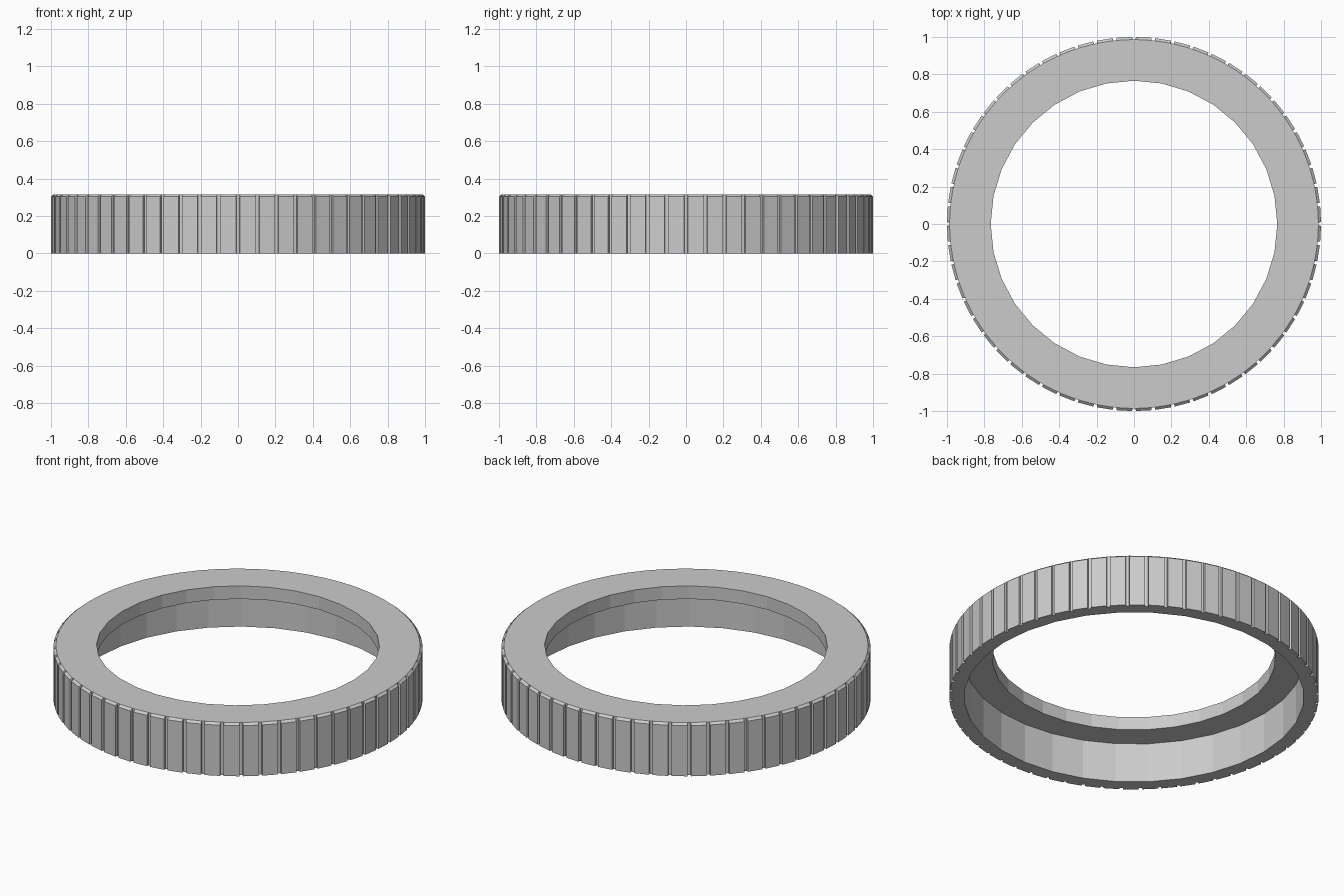
import bpy
import bmesh
from math import cos, sin, pi, radians

cube = bpy.data.objects.get("Cube")
if cube:
    bpy.data.objects.remove(cube, do_unlink=True)

HEIGHT, SHOULDER, LIP_Z = 0.315, 0.303, 0.237
OUTER, GROOVE, BORE, HOLE = 1.0, 0.986, 0.92, 0.766
GROOVES, SIDES = 60, 32
HALF_GROOVE = radians(0.57)

grey = bpy.data.materials.new("plain grey")
grey.use_nodes = True
grey.diffuse_color = (0.6, 0.6, 0.6, 1)
grey.node_tree.nodes["Principled BSDF"].inputs["Base Color"].default_value = grey.diffuse_color

bm = bmesh.new()


def loop(points, z):
    """Closed loop of edges through (radius, angle) points at one height."""
    verts = [bm.verts.new((r * cos(a), r * sin(a), z)) for r, a in points]
    edges = [bm.edges.new((v, verts[i - 1])) for i, v in enumerate(verts)]
    return verts, edges


def wall(low, high):
    """Quads between two loops with the same number of points."""
    a, b = low[0], high[0]
    for i in range(len(a)):
        bm.faces.new((a[i - 1], a[i], b[i], b[i - 1]))


def annulus(outer, inner):
    """Flat ring between two loops of any number of points."""
    bmesh.ops.triangle_fill(bm, use_beauty=True, edges=outer[1] + inner[1])


def circle(radius):
    return [(radius, 2 * pi * i / SIDES) for i in range(SIDES)]


# Grip outline: a flat tooth between each pair of narrow grooves
grip, rim = [], []
for i in range(GROOVES):
    middle = 2 * pi * i / GROOVES
    for r, offset in ((OUTER, -1), (GROOVE, -0.85), (GROOVE, 0.85), (OUTER, 1)):
        angle = middle + offset * HALF_GROOVE
        grip.append((r, angle))
        rim.append((GROOVE, angle))

# Outside wall with chamfered tooth tops
grip_low, grip_high = loop(grip, 0), loop(grip, SHOULDER)
top_rim = loop(rim, HEIGHT)
wall(grip_low, grip_high)
wall(grip_high, top_rim)

# Stepped inside: wide bore below, narrower lip above
bore_low, bore_high = loop(circle(BORE), 0), loop(circle(BORE), LIP_Z)
lip_low, lip_high = loop(circle(HOLE), LIP_Z), loop(circle(HOLE), HEIGHT)
wall(bore_low, bore_high)
wall(lip_low, lip_high)

# Flat bottom, underside of the lip, and top
annulus(grip_low, bore_low)
annulus(bore_high, lip_low)
annulus(top_rim, lip_high)

bmesh.ops.recalc_face_normals(bm, faces=bm.faces)
mesh = bpy.data.meshes.new("grip_ring")
bm.to_mesh(mesh)
bm.free()
mesh.materials.append(grey)
ring = bpy.data.objects.new("grip_ring", mesh)
bpy.context.collection.objects.link(ring)
